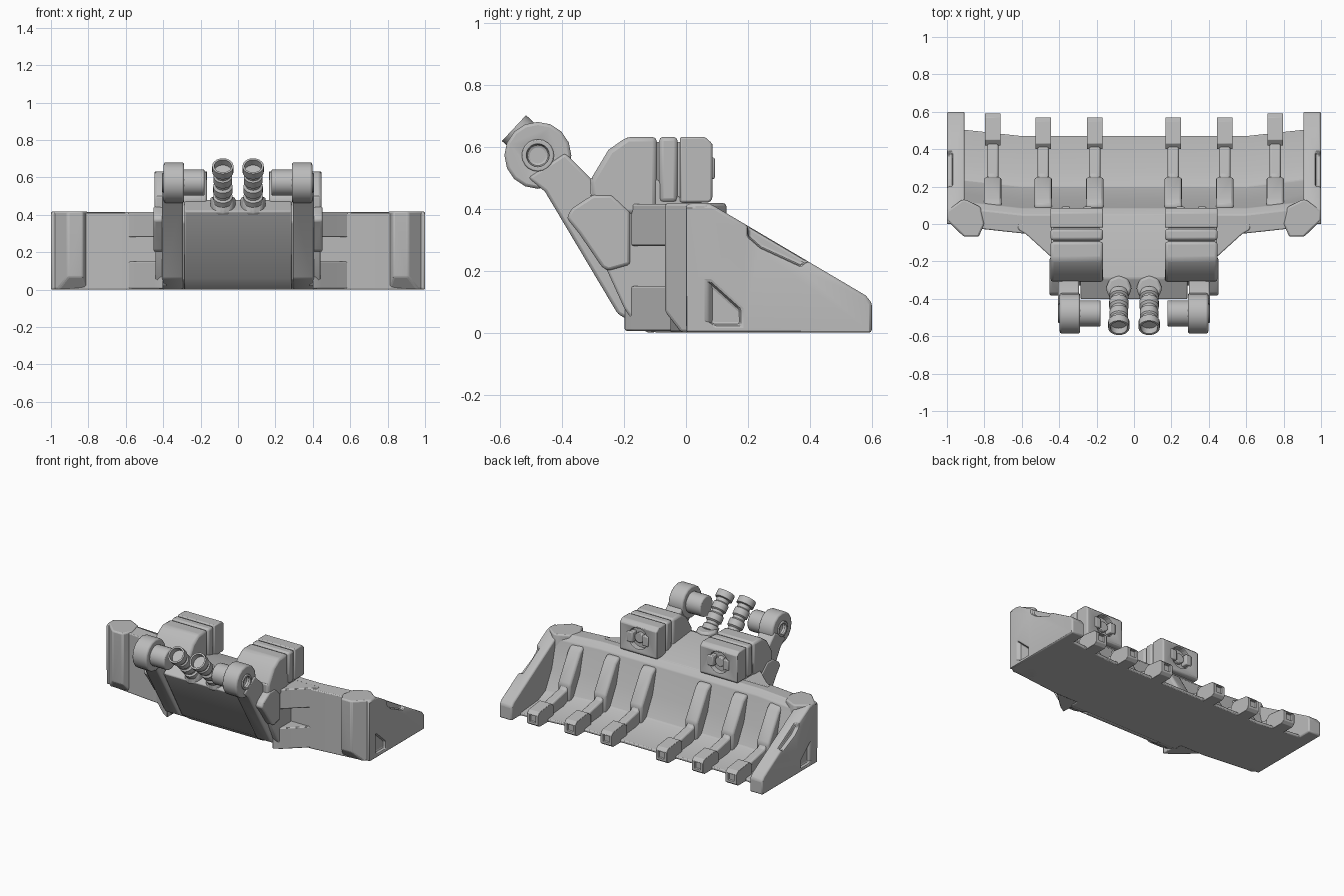
import bpy, bmesh, math
from mathutils import Vector

cube = bpy.data.objects.get("Cube")
if cube:
    bpy.data.objects.remove(cube)

grey = bpy.data.materials.new("plain grey")
grey.use_nodes = True
grey.diffuse_color = (0.5, 0.5, 0.5, 1)
grey.node_tree.nodes["Principled BSDF"].inputs["Base Color"].default_value = (0.5, 0.5, 0.5, 1)


def finish(name, rings, mirror=False, bevel=0.0, cutters=(), helper=False):
    """Skin a list of equal point rings, cap both ends, add modifiers."""
    bm = bmesh.new()
    loops = [[bm.verts.new(p) for p in ring] for ring in rings]
    n = len(loops[0])
    for a, b in zip(loops, loops[1:]):
        for i in range(n):
            j = (i + 1) % n
            bm.faces.new((a[i], a[j], b[j], b[i]))
    bm.faces.new(loops[0][::-1])
    bm.faces.new(loops[-1])
    bmesh.ops.recalc_face_normals(bm, faces=bm.faces)
    mesh = bpy.data.meshes.new(name)
    bm.to_mesh(mesh)
    bm.free()
    mesh.materials.append(grey)
    ob = bpy.data.objects.new(name, mesh)
    bpy.context.collection.objects.link(ob)
    if helper:
        ob.hide_render = True
        ob.hide_set(True)
        ob.display_type = 'WIRE'
        return ob
    for c in cutters:
        m = ob.modifiers.new("cut", 'BOOLEAN')
        m.operation, m.object, m.solver = 'DIFFERENCE', c, 'EXACT'
    if bevel:
        m = ob.modifiers.new("bevel", 'BEVEL')
        m.width, m.segments, m.limit_method = bevel, 2, 'ANGLE'
        m.angle_limit = math.radians(25)
    if mirror:
        m = ob.modifiers.new("mirror", 'MIRROR')
        m.use_mirror_merge = False
    bpy.ops.object.select_all(action='DESELECT')
    ob.select_set(True)
    bpy.context.view_layer.objects.active = ob
    bpy.ops.object.shade_smooth_by_angle(angle=math.radians(32))
    return ob


def prism(name, pts, lo, hi, axis='x', **kw):
    """Extrude a profile; pts are (y,z), (x,z) or (x,y) by axis."""
    place = {'x': lambda a, b, t: (t, a, b),
             'y': lambda a, b, t: (a, t, b),
             'z': lambda a, b, t: (a, b, t)}[axis]
    return finish(name, [[place(a, b, t) for a, b in pts] for t in (lo, hi)], **kw)


def circle(a, b, r, n=20):
    return [(a + r * math.cos(2 * math.pi * i / n), b + r * math.sin(2 * math.pi * i / n))
            for i in range(n)]


def box(a0, a1, b0, b1):
    return [(a0, b0), (a1, b0), (a1, b1), (a0, b1)]


# Blade shell, slightly swept back towards its ends
shell = [(-0.05, 0), (-0.05, 0.41), (0.05, 0.415), (0.085, 0.38), (0.13, 0.2),
         (0.2, 0.07), (0.28, 0.035), (0.47, 0.02), (0.47, 0)]
finish("blade_shell", [[(x, y + max(0, abs(x) - 0.6) * 0.11, z) for y, z in shell]
                       for x in (-0.93, -0.6, 0.6, 0.93)], bevel=0.006)

# End cheeks with a side pocket and a top edge notch
pocket = prism("pocket_cutter", [(0.035, 0.16), (0.08, 0.16), (0.175, 0.075), (0.175, 0.025),
               (0.09, 0.025), (0.035, 0.06)], 0.98, 1.1, helper=True)
notch = prism("notch_cutter", [(0.2, 0.31), (0.24, 0.275), (0.37, 0.215), (0.4, 0.24),
              (0.3, 0.4), (0.2, 0.4)], 0.97, 1.1, helper=True)
prism("end_cheek", [(0.0, 0), (0.0, 0.415), (0.08, 0.415), (0.58, 0.12), (0.6, 0.095), (0.6, 0)],
      0.905, 1.0, mirror=True, bevel=0.01, cutters=(pocket, notch))

# Corner posts with chamfered outer edge and trimmed foot
foot = prism("foot_cutter", [(-0.1, 0.11), (-0.1, -0.05), (0.0, -0.05), (-0.015, 0)],
             0.7, 1.1, helper=True)
prism("corner_post", [(0.8, 0.0), (0.83, -0.068), (0.91, -0.068), (1.0, 0.02), (1.0, 0.07),
      (0.92, 0.13), (0.9, 0.13), (0.82, 0.09)], 0, 0.418, 'z',
      mirror=True, bevel=0.014, cutters=(foot,))

# Teeth: wall paddle, floor rib and tip
for name, x, shift in (("inner", 0.21, 0), ("middle", 0.485, 0), ("outer", 0.755, 0.02)):
    prism(name + "_tooth_paddle", [(0.07, 0.36), (0.1, 0.375), (0.14, 0.345), (0.25, 0.16),
          (0.25, 0.03), (0.1, 0.1)], x - 0.047, x + 0.047, mirror=True, bevel=0.014)
    prism(name + "_tooth_rib", [(0.13, 0.3), (0.26, 0.13), (0.46, 0.09), (0.46, 0), (0.2, 0)],
          x - 0.03, x + 0.03, mirror=True, bevel=0.01)
    hole = prism(name + "_tip_cutter", box(x - 0.022, x + 0.022, 0.03, 0.075),
                 0.555 + shift, 0.7, 'y', helper=True)
    prism(name + "_tooth_tip", [(y + shift, z) for y, z in
          ((0.4, 0.09), (0.43, 0.115), (0.55, 0.1), (0.57, 0.08), (0.57, 0.015), (0.55, 0), (0.4, 0))],
          x - 0.042, x + 0.042, mirror=True, bevel=0.008, cutters=(hole,))

# Central mount body and sloped front panel
prism("mount_body", [(-0.3, 0.47), (0.0, 0.42), (0.0, 0), (-0.1, 0), (-0.17, 0.05), (-0.33, 0.36)],
      -0.42, 0.42, bevel=0.008)
prism("front_panel", [(-0.405, 0.42), (-0.29, 0.48), (-0.1, 0.46), (0.05, 0.415), (0.0, 0.1),
      (-0.1, 0), (-0.125, 0), (-0.205, 0.06)], -0.287, 0.287, bevel=0.008)

# Slanted rails that carry the hinge eyes
prism("side_rail", [(-0.51, 0.5), (-0.455, 0.455), (-0.22, 0.06), (-0.12, 0.004), (-0.07, 0.004),
      (-0.2, 0.3), (-0.3, 0.49), (-0.39, 0.58)], 0.293, 0.405, mirror=True, bevel=0.01)
prism("side_plate", [(-0.385, 0.37), (-0.37, 0.4), (-0.3, 0.445), (-0.24, 0.445), (-0.18, 0.39),
      (-0.18, 0.22), (-0.25, 0.2), (-0.27, 0.21), (-0.345, 0.32)],
      0.39, 0.452, mirror=True, bevel=0.01)
prism("rail_shoulder", [(-0.3, 0.3), (-0.31, 0.5), (-0.1, 0.5), (0, 0.42), (0, 0.02),
      (-0.16, 0.02), (-0.2, 0.08)], 0.38, 0.44, mirror=True, bevel=0.008)

# Hinge eyes and pins
eye_hole = prism("eye_cutter", circle(-0.478, 0.572, 0.036), 0.375, 0.5, helper=True)
prism("hinge_eye", circle(-0.478, 0.572, 0.108, 16), 0.288, 0.397, mirror=True,
      bevel=0.01, cutters=(eye_hole,))
prism("hinge_washer", circle(-0.478, 0.572, 0.052), 0.39, 0.405, mirror=True,
      bevel=0.004, cutters=(eye_hole,))
prism("hinge_pin", circle(-0.478, 0.572, 0.07, 24), 0.178, 0.3, mirror=True, bevel=0.008)

# Gussets between mount and blade
for name, z0, z1 in (("upper_gusset", 0.28, 0.415), ("lower_gusset", 0.005, 0.15)):
    prism(name, [(0.62, -0.03), (0.58, -0.052), (0.45, -0.17), (0.4, -0.2), (0.4, 0.0), (0.62, 0.0)],
          z0, z1, 'z', mirror=True, bevel=0.006)

# Twin towers, split by two seams
prism("tower_core", box(-0.2, 0.05, 0.4, 0.615), 0.185, 0.43, mirror=True)
prism("tower_front", [(-0.31, 0.49), (-0.25, 0.59), (-0.19, 0.632), (-0.094, 0.632), (-0.094, 0.38),
      (-0.3, 0.38)], 0.165, 0.447, mirror=True, bevel=0.016)
prism("tower_middle", box(-0.087, -0.027, 0.42, 0.632), 0.165, 0.447, mirror=True, bevel=0.014)
lamp_hole = prism("lamp_cutter", circle(0.306, 0.53, 0.072, 24), 0.045, 0.2, 'y', helper=True)
prism("tower_rear", [(-0.02, 0.42), (-0.02, 0.632), (0.06, 0.632), (0.085, 0.61), (0.085, 0.43),
      (0.075, 0.42)], 0.165, 0.447, mirror=True, bevel=0.014, cutters=(lamp_hole,))
prism("lamp_hub", circle(0.306, 0.53, 0.034, 16), 0.03, 0.075, 'y', mirror=True, bevel=0.005)
for name, x0, x1 in (("lamp_inner_bar", 0.225, 0.27), ("lamp_outer_bar", 0.342, 0.387)):
    prism(name, box(x0, x1, 0.495, 0.565), 0.03, 0.093, 'y', mirror=True, bevel=0.006)

# Twin hydraulic hoses: nut, collars along a gentle curve, open end
start, bend, end = Vector((-0.34, 0.43)), Vector((-0.405, 0.52)), Vector((-0.555, 0.66))
stations = [(0, 0.045), (0.2, 0.045), (0.22, 0.052), (0.34, 0.052), (0.36, 0.04), (0.42, 0.04),
            (0.45, 0.052), (0.58, 0.052), (0.61, 0.04), (0.66, 0.04), (0.68, 0.05), (0.8, 0.05),
            (0.82, 0.042), (0.88, 0.042), (0.89, 0.057), (1, 0.057), (1, 0.046), (0.9, 0.046)]
rings = []
for t, r in stations:
    p = start * (1 - t) ** 2 + bend * 2 * t * (1 - t) + end * t * t
    d = ((bend - start) * (1 - t) + (end - bend) * t).normalized()
    rings.append([(0.081 + a, p.x - d.y * b, p.y + d.x * b) for a, b in circle(0, 0, r)])
finish("hydraulic_hose", rings, mirror=True)
prism("hose_nut", circle(0.081, -0.345, 0.07, 8), 0.4, 0.495, 'z', mirror=True, bevel=0.014)
